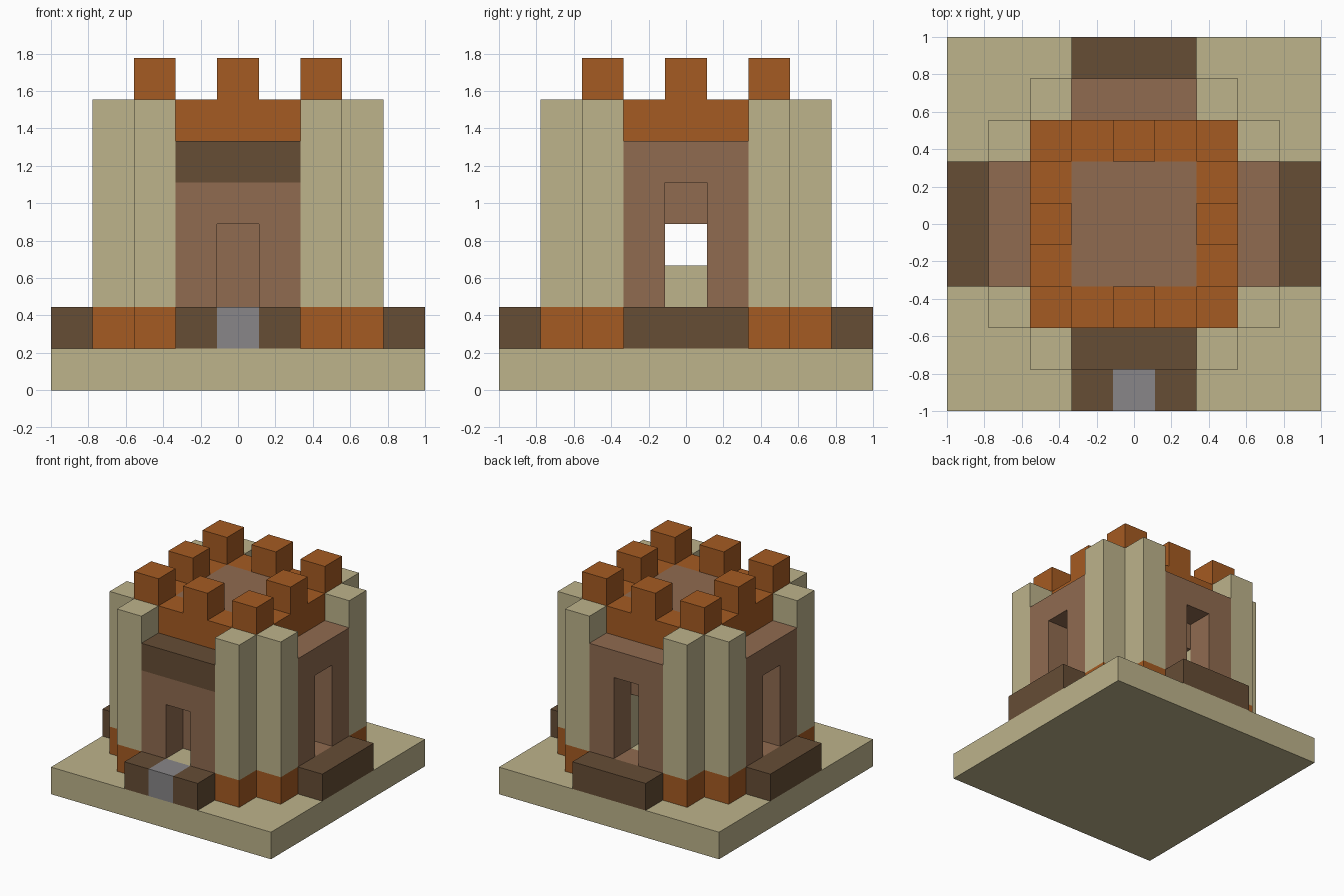
import bpy
import bmesh
from mathutils import Matrix, Vector
from math import pi

cube = bpy.data.objects.get("Cube")
if cube:
    bpy.data.objects.remove(cube, do_unlink=True)

U = 2 / 9  # one building block


def material(name, rgb):
    linear = [(c / 255 / 12.92) if c < 11 else ((c / 255 + 0.055) / 1.055) ** 2.4 for c in rgb]
    mat = bpy.data.materials.new(name)
    mat.use_nodes = True
    mat.diffuse_color = (*linear, 1)
    mat.node_tree.nodes["Principled BSDF"].inputs["Base Color"].default_value = (*linear, 1)
    return mat


sand = material("sandstone", (189, 179, 139))
brown = material("brown_clay", (144, 107, 80))
dark = material("dark_wood", (102, 77, 53))
orange = material("burnt_orange", (165, 91, 34))
grey = material("grey_stone", (136, 134, 136))


def blocks(name, mat, boxes, turns=(0,)):
    """Boxes as (x range, y range, z range) in block units, repeated by quarter turns."""
    bm = bmesh.new()
    for turn in turns:
        spin = Matrix.Rotation(turn * pi / 2, 4, "Z")
        for ranges in boxes:
            mid = Vector([(a + b) / 2 * U for a, b in ranges])
            size = [(b - a) * U for a, b in ranges]
            bmesh.ops.create_cube(bm, size=1, matrix=spin @ Matrix.Translation(mid) @ Matrix.Diagonal((*size, 1)))
    mesh = bpy.data.meshes.new(name)
    bm.to_mesh(mesh)
    bm.free()
    mesh.materials.append(mat)
    obj = bpy.data.objects.new(name, mesh)
    bpy.context.collection.objects.link(obj)
    return obj


def mirrored(ranges):
    """A box and its mirror image across x."""
    (a, b), y, z = ranges
    return [ranges, ((-b, -a), y, z)]


ALL = range(4)
SIDES = (1, 2, 3)
MID, WALL, EDGE = (-0.5, 0.5), (-3.5, -2.5), (-4.5, -3.5)
WIDE, HALL = (-1.5, 1.5), (-2.5, 2.5)

# Ground slab and the low kerbs around it
blocks("base_slab", sand, [((-4.5, 4.5), (-4.5, 4.5), (0, 1))])
blocks("side_kerbs", dark, [(WIDE, EDGE, (1, 2))], SIDES)
blocks("front_kerbs", dark, mirrored(((0.5, 1.5), EDGE, (1, 2))))
blocks("door_step", grey, [(MID, EDGE, (1, 2))])

# Paired corner pillars with coloured feet
blocks("pillar_feet", orange, mirrored(((1.5, 2.5), WALL, (1, 2))), ALL)
blocks("pillars", sand, mirrored(((1.5, 2.5), WALL, (2, 7))), ALL)

# Front wall with doorway and dark lintel band
blocks("front_wall", brown, mirrored(((0.5, 1.5), WALL, (1, 5))) + [(MID, WALL, (4, 5))])
blocks("door_floor", sand, [(MID, WALL, (1, 2))])
blocks("front_lintel", dark, [(WIDE, WALL, (5, 6))])

# Side and back walls with tall windows
blocks("window_walls", brown, mirrored(((0.5, 1.5), WALL, (1, 6)))
       + [(MID, WALL, (1, 2)), (MID, WALL, (5, 6))], SIDES)

# Inside: floor, passages and ceiling
blocks("inner_floor", sand, [(HALL, HALL, (1, 2))])
blocks("inner_walls", brown, [(HALL, (-2.5, -0.5), (2, 4))]
       + mirrored(((0.5, 2.5), (0.5, 1.5), (2, 4)))
       + mirrored(((1.5, 2.5), (1.5, 2.5), (2, 4))))
blocks("passage_columns", sand, mirrored(((0.5, 1.5), (1.5, 2.5), (2, 4))))
blocks("inner_pedestal", sand, [(MID, MID, (2, 3))])
blocks("ceiling", brown, [(HALL, HALL, (4, 6))])

# Roof, parapet ring and battlements
blocks("roof", brown, [(WIDE, WIDE, (6, 7))])
blocks("parapet", orange, [((-2.5, 1.5), (-2.5, -1.5), (6, 7))], ALL)
blocks("battlements", orange, [((-2.5, -1.5), (-2.5, -1.5), (7, 8)),
                               (MID, (-2.5, -1.5), (7, 8))], ALL)
